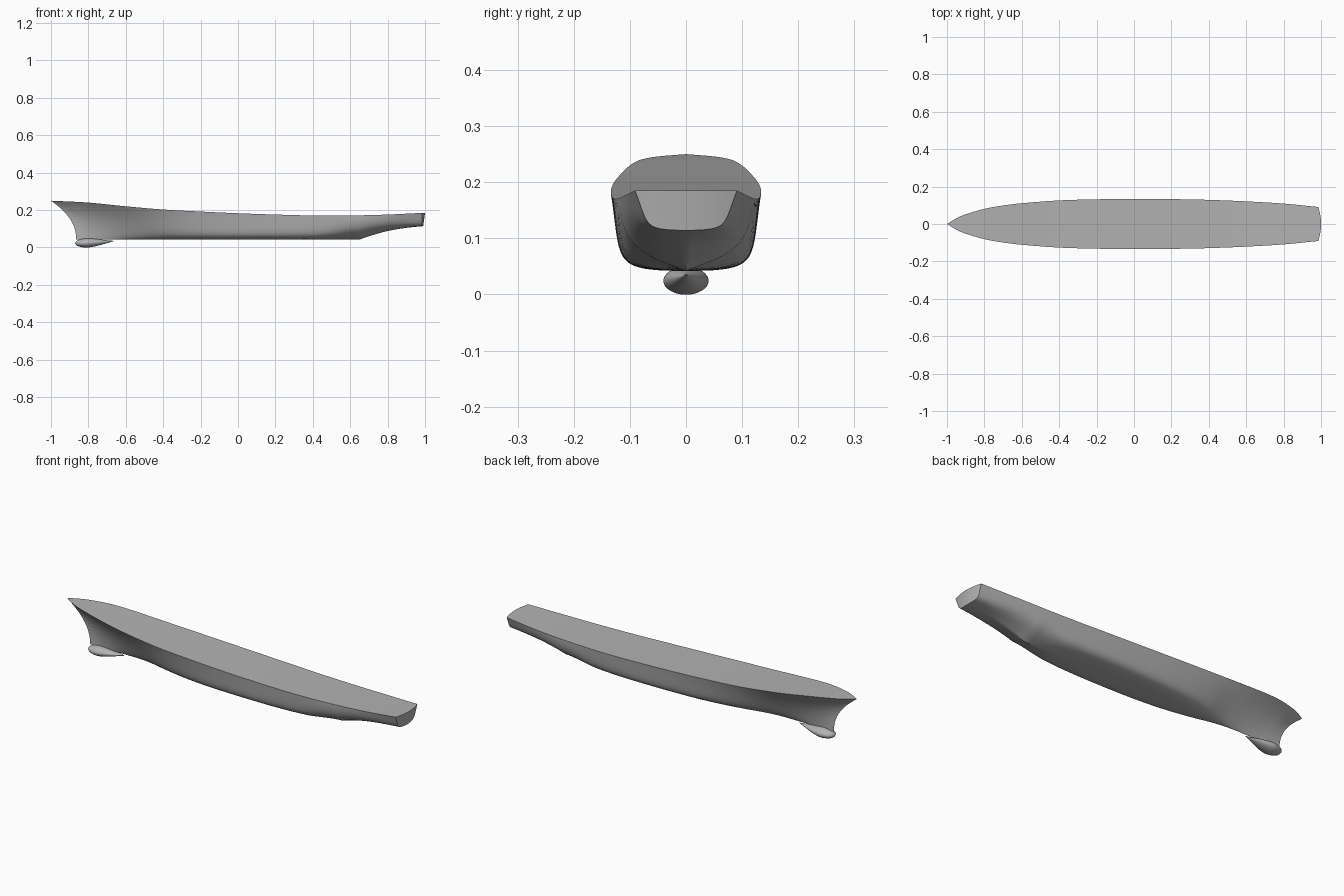
import bpy
import math

default_cube = bpy.data.objects.get("Cube")
if default_cube:
    bpy.data.objects.remove(default_cube, do_unlink=True)

# One plain grey paint
grey = bpy.data.materials.new("hull_grey")
grey.use_nodes = True
grey.diffuse_color = (0.45, 0.45, 0.45, 1)
grey.node_tree.nodes["Principled BSDF"].inputs["Base Color"].default_value = grey.diffuse_color


def smooth_key(keys, x):
    """Smooth interpolation through (position, value) pairs."""
    count = len(keys)
    if x <= keys[0][0]:
        return keys[0][1]
    if x >= keys[-1][0]:
        return keys[-1][1]
    i = max(k for k in range(count - 1) if keys[k][0] <= x)

    def slope(k):
        low, high = keys[max(k - 1, 0)], keys[min(k + 1, count - 1)]
        return (high[1] - low[1]) / (high[0] - low[0])

    (xa, a), (xb, b) = keys[i], keys[i + 1]
    w = xb - xa
    t = (x - xa) / w
    s = 1 - t
    return (a * s * s * (1 + 2 * t) + b * t * t * (1 + 2 * s)
            + slope(i) * w * t * s * s - slope(i + 1) * w * t * t * s)


def add_mesh(name, verts, faces):
    mesh = bpy.data.meshes.new(name)
    mesh.from_pydata(verts, [], faces)
    mesh.materials.append(grey)
    obj = bpy.data.objects.new(name, mesh)
    bpy.context.collection.objects.link(obj)
    bpy.ops.object.select_all(action="DESELECT")
    obj.select_set(True)
    bpy.context.view_layer.objects.active = obj
    bpy.ops.object.mode_set(mode="EDIT")
    bpy.ops.mesh.select_all(action="SELECT")
    bpy.ops.mesh.remove_doubles(threshold=0.00005)
    bpy.ops.mesh.normals_make_consistent(inside=False)
    bpy.ops.object.mode_set(mode="OBJECT")
    bpy.ops.object.shade_smooth_by_angle(angle=math.radians(35))
    return obj


# Hull lines: deck height, deck half width, stern keel rise
SHEER = [(-1, .25), (-.8, .24), (-.6, .22), (-.4, .203), (-.2, .192), (0, .183),
         (.2, .176), (.4, .171), (.6, .171), (.8, .176), (.985, .185)]
BEAM = [(-1, 0), (-.95, .03), (-.9, .052), (-.8, .081), (-.7, .099), (-.6, .111),
        (-.4, .126), (-.2, .132), (0, .134), (.2, .133), (.4, .129), (.6, .121),
        (.8, .109), (.985, .091)]
KEEL = [(.65, .042), (.7, .06), (.8, .088), (.9, .105), (.985, .114)]
# Section curve handles as fractions of half width and depth
SHAPES = [(-1, (.08, .33, .3, .7)), (-.6, (.3, .05, .4, .45)), (-.25, (.85, 0, .7, .15)),
          (.1, (1, 0, .85, .1)), (.45, (.9, .03, .9, .13)), (.65, (.55, .2, .98, .25)),
          (.985, (.85, .02, .72, .08))]
STEPS = 20
STERN = .985


def section(x):
    """Half section from keel to deck edge."""
    beam, deck, keel = (smooth_key(k, x) for k in (BEAM, SHEER, KEEL))
    py, pz, qy, qz = (smooth_key([(k, s[c]) for k, s in SHAPES], x) for c in range(4))
    rake = max(0, (-.4 - x) / .6)
    aft = max(0, (x - .9) / (STERN - .9))
    points = []
    for j in range(STEPS + 1):
        t = j / STEPS
        a, b, c = 3 * t * (1 - t) ** 2, 3 * t * t * (1 - t), t ** 3
        side, v = a * py + b * qy + c, a * pz + b * qz + c
        shift = .135 * (1 - v ** 2.2) * rake
        shift += aft * (.015 * (1 - side ** 2) - .01 * (1 - v))
        points.append((x + shift, beam * side, keel + (deck - keel) * v))
    return points


# Hull skin, both sides, with a flat deck
stations = [-1 + .1 * (i / 12) ** 1.5 for i in range(12)]
stations += [-.9 + 1.55 * i / 60 for i in range(60)]
stations += [.65 + (STERN - .65) * i / 16 for i in range(17)]
verts, faces = [], []
row = 2 * STEPS + 1
for x in stations:
    half = section(x)
    verts += [(px, -py, pz) for px, py, pz in reversed(half[1:])] + half
for i in range(len(stations) - 1):
    for j in range(row - 1):
        k = i * row + j
        faces.append((k, k + 1, k + row + 1, k + row))
    k = i * row
    faces.append((k, k + row, k + 2 * row - 1, k + row - 1))

# Transom, rounded in plan and raked
across = 12
last = section(STERN)
start = len(verts)
for x, half, z in last:
    for i in range(across + 1):
        f = -1 + 2 * i / across
        y = half * f
        bulge = .015 * (half ** 2 - y ** 2) / last[-1][1] ** 2
        verts.append((x + bulge, y, z))
for j in range(STEPS):
    for i in range(across):
        k = start + j * (across + 1) + i
        faces.append((k, k + 1, k + across + 2, k + across + 1))
top = start + STEPS * (across + 1)
faces.append(tuple(range(top, top + across + 1)))
add_mesh("ship_hull", verts, faces)

# Bulbous bow: teardrop with elliptical sections
RADIUS = [(0, 0), (.04, .45), (.12, .76), (.25, .97), (.35, 1), (.55, .78), (.8, .36), (1, .01)]
verts, faces = [], []
rings, sides = 28, 32
for i in range(rings + 1):
    f = (i / rings) ** 1.6
    r = max(.005, smooth_key(RADIUS, f))
    for j in range(sides):
        angle = 2 * math.pi * j / sides
        verts.append((-.872 + .21 * f, .04 * r * math.cos(angle),
                      .023 + .012 * f * f + (.023 + .002 * (1 - f)) * r * math.sin(angle)))
for i in range(rings):
    for j in range(sides):
        k, n = i * sides + j, i * sides + (j + 1) % sides
        faces.append((k, n, n + sides, k + sides))
faces.append(tuple(range(sides)))
faces.append(tuple(range(rings * sides, (rings + 1) * sides)))
add_mesh("bow_bulb", verts, faces)
